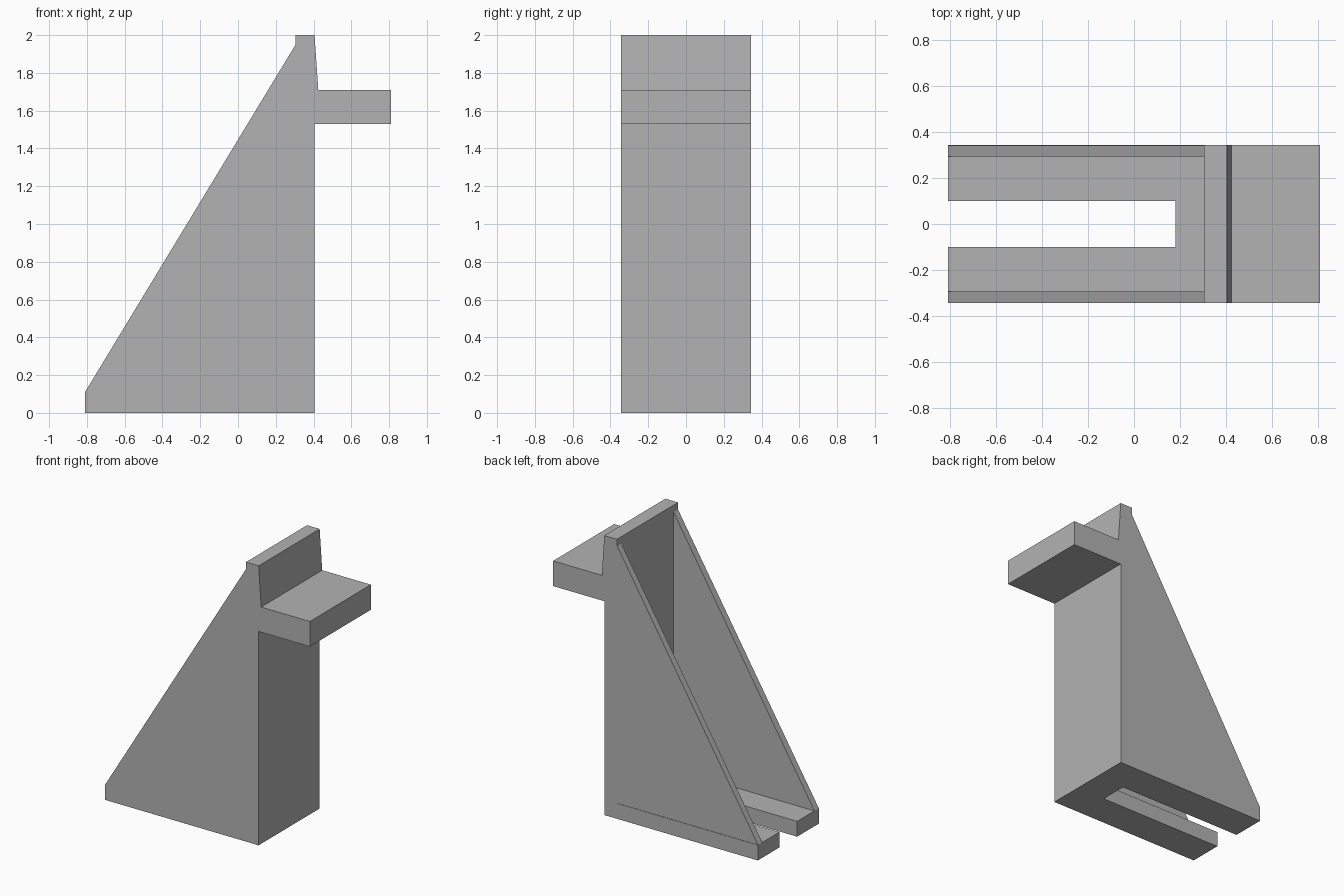
import bpy
import bmesh

cube = bpy.data.objects.get("Cube")
if cube:
    bpy.data.objects.remove(cube, do_unlink=True)

grey = bpy.data.materials.new("plain grey")
grey.use_nodes = True
colour = (0.45, 0.45, 0.45, 1)
grey.diffuse_color = colour
grey.node_tree.nodes["Principled BSDF"].inputs["Base Color"].default_value = colour

HALF = 0.345      # half the bracket width
BASE_TOP = 0.11
FOOT = -0.81      # outer end of the feet
WALL = 0.305      # inner face of the upright


def extrude_profile(name, points, y0, y1):
    """Prism with an x-z outline, running from y0 to y1."""
    bm = bmesh.new()
    face = bm.faces.new([bm.verts.new((x, y0, z)) for x, z in points])
    result = bmesh.ops.extrude_face_region(bm, geom=[face])
    verts = [v for v in result["geom"] if isinstance(v, bmesh.types.BMVert)]
    bmesh.ops.translate(bm, verts=verts, vec=(0, y1 - y0, 0))
    bmesh.ops.recalc_face_normals(bm, faces=bm.faces)
    mesh = bpy.data.meshes.new(name)
    bm.to_mesh(mesh)
    bm.free()
    mesh.materials.append(grey)
    obj = bpy.data.objects.new(name, mesh)
    bpy.context.collection.objects.link(obj)
    return obj


# Base, upright and shelf share one outline
frame = extrude_profile("base_upright_and_shelf", [
    (FOOT, 0), (0.405, 0), (0.405, 1.53), (0.81, 1.53), (0.81, 1.71),
    (0.425, 1.71), (0.405, 2), (WALL, 2), (WALL, BASE_TOP), (FOOT, BASE_TOP),
], -HALF, HALF)

# Open slot that splits the base into two feet
slot = extrude_profile("slot_cutter", [
    (-1, -0.1), (0.18, -0.1), (0.18, 0.2), (-1, 0.2)], -0.1, 0.1)
slot.hide_render = True
slot.hide_viewport = True
cut = frame.modifiers.new("slot", "BOOLEAN")
cut.operation = "DIFFERENCE"
cut.solver = "EXACT"
cut.object = slot

# Triangular side gussets, the left one set in by a hair
gusset = [(FOOT, BASE_TOP), (WALL, BASE_TOP), (WALL, 1.95)]
extrude_profile("right_gusset", gusset, -HALF, -0.295)
extrude_profile("left_gusset", gusset, 0.295, HALF - 0.003)
